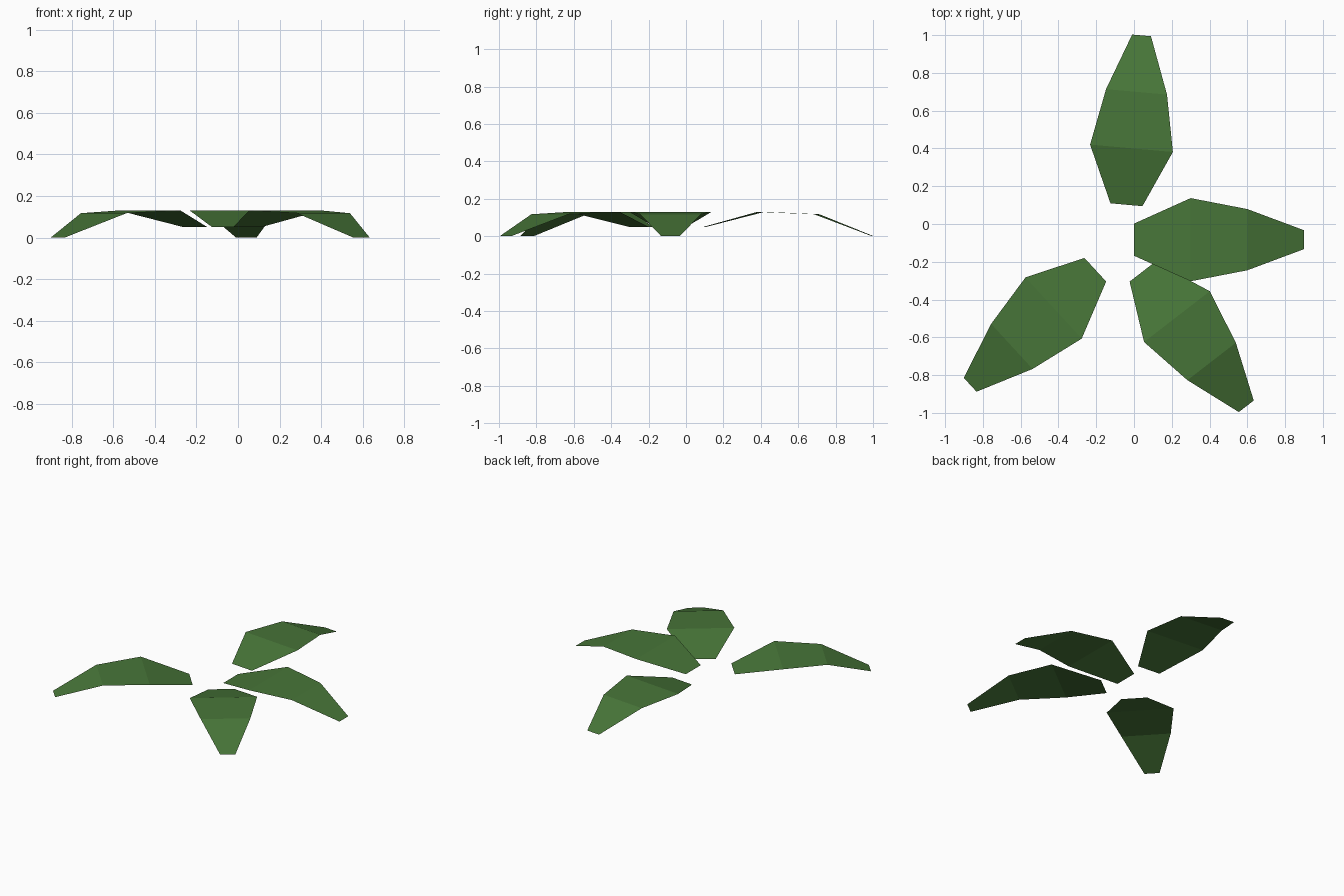
import bpy
import math
from mathutils import Matrix

if "Cube" in bpy.data.objects:
    bpy.data.objects.remove(bpy.data.objects["Cube"])

# One flat leaf green
green = bpy.data.materials.new("leaf_green")
green.diffuse_color = (0.064, 0.18, 0.040, 1.0)
green.use_nodes = True
green.node_tree.nodes["Principled BSDF"].inputs["Base Color"].default_value = green.diffuse_color

# Leaf cross rows: distance along the leaf, half width, height
ROWS = [(0.0, 0.085, 0.05), (0.3, 0.22, 0.13), (0.6, 0.162, 0.117), (0.9, 0.05, 0.0)]


def make_leaf(name, x, y, angle):
    """Thin folded leaf starting at (x, y) and pointing along angle."""
    verts = [(d, side * w, z) for d, w, z in ROWS for side in (-1, 1)]
    faces = [(2 * i, 2 * i + 2, 2 * i + 3, 2 * i + 1) for i in range(len(ROWS) - 1)]
    mesh = bpy.data.meshes.new(name)
    mesh.from_pydata(verts, [], faces)
    mesh.transform(Matrix.Translation((x, y, 0)) @ Matrix.Rotation(math.radians(angle), 4, 'Z'))
    mesh.materials.append(green)
    leaf = bpy.data.objects.new(name, mesh)
    bpy.context.collection.objects.link(leaf)


# Four leaves spread around the centre
make_leaf("leaf_right", 0.0, -0.083, 0)
make_leaf("leaf_back", -0.04, 0.102, 84.9)
make_leaf("leaf_front_left", -0.205, -0.242, 222.6)
make_leaf("leaf_front_right", 0.044, -0.253, -52.3)
